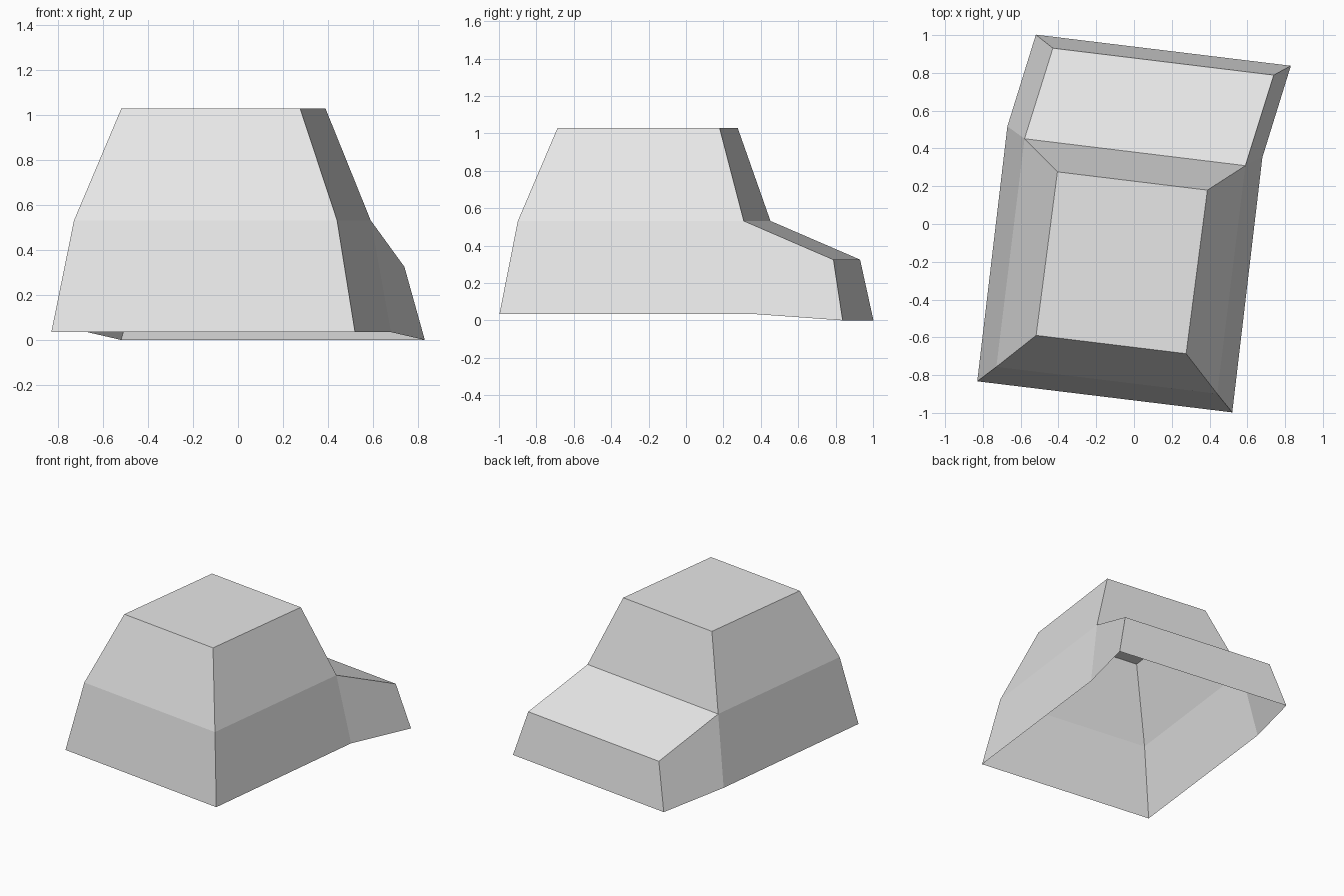
import bpy, bmesh, math

# Remove the default cube
cube = bpy.data.objects.get("Cube")
if cube:
    bpy.data.objects.remove(cube, do_unlink=True)

# Single grey body colour
grey = bpy.data.materials.new("plain grey")
grey.use_nodes = True
colour = (0.8, 0.8, 0.8, 1.0)
grey.diffuse_color = colour
grey.node_tree.nodes["Principled BSDF"].inputs["Base Color"].default_value = colour

# Cross rungs of the shell: centre x, half width, y, z
RUNGS = [
    (-0.043, 0.680, -0.927, 0.035),  # front bottom
    (-0.043, 0.589, -0.839, 0.532),  # front belt
    (-0.043, 0.400, -0.648, 1.030),  # roof front
    (-0.036, 0.400, 0.225, 1.030),   # roof back
    (-0.041, 0.589, 0.378, 0.532),   # back belt
    (0.050, 0.589, 0.872, 0.325),    # low deck end
    (0.043, 0.680, 0.932, 0.000),    # back bottom
    (-0.048, 0.680, 0.432, 0.035),   # side sill
]
YAW = math.radians(-6.95)

bm = bmesh.new()
right = [bm.verts.new((cx - hw, y, z)) for cx, hw, y, z in RUNGS]
left = [bm.verts.new((cx + hw, y, z)) for cx, hw, y, z in RUNGS]

# Front, roof, rear window, deck and tail panels, open underneath
for i in range(6):
    bm.faces.new((right[i], left[i], left[i + 1], right[i + 1]))

# Lower cabin, upper cabin and deck sides
for panel in ((0, 7, 4, 1), (1, 4, 3, 2), (7, 6, 5, 4)):
    bm.faces.new([left[i] for i in panel])
    bm.faces.new([right[i] for i in reversed(panel)])

mesh = bpy.data.meshes.new("body_shell")
bm.to_mesh(mesh)
bm.free()
mesh.materials.append(grey)

# The whole shell stands slightly turned
body = bpy.data.objects.new("body_shell", mesh)
body.rotation_euler.z = YAW
bpy.context.collection.objects.link(body)
